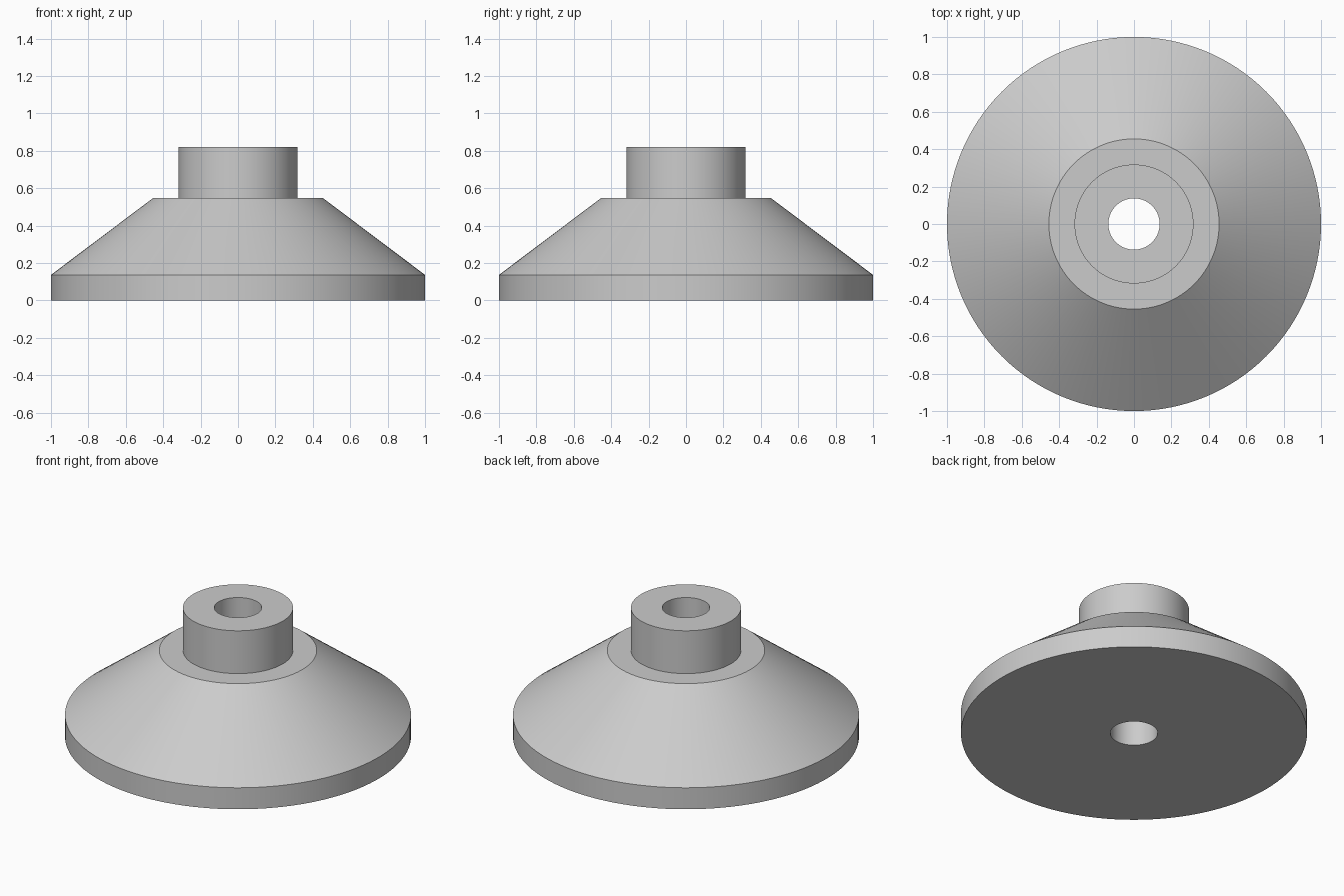
import bpy, bmesh, math

cube = bpy.data.objects.get("Cube")
if cube:
    bpy.data.objects.remove(cube, do_unlink=True)

# Plain grey material
grey = bpy.data.materials.new("light_grey")
grey.use_nodes = True
colour = (0.6, 0.6, 0.6, 1)
grey.diffuse_color = colour
grey.node_tree.nodes["Principled BSDF"].inputs["Base Color"].default_value = colour

SEGMENTS = 128
BORE, HUB, SHOULDER, RIM = 0.137, 0.318, 0.455, 1.0
RIM_TOP, CONE_TOP, HUB_TOP = 0.137, 0.547, 0.82

# Closed cross-section: base, rim, cone, shoulder, hub, bore
profile = [(BORE, 0), (RIM, 0), (RIM, RIM_TOP), (SHOULDER, CONE_TOP),
           (HUB, CONE_TOP), (HUB, HUB_TOP), (BORE, HUB_TOP)]

# Revolve the cross-section around the vertical axis
bm = bmesh.new()
rings = []
for r, z in profile:
    angles = [math.tau * i / SEGMENTS for i in range(SEGMENTS)]
    rings.append([bm.verts.new((r * math.cos(a), r * math.sin(a), z)) for a in angles])
for k, lower in enumerate(rings):
    upper = rings[(k + 1) % len(rings)]
    for i in range(SEGMENTS):
        j = (i + 1) % SEGMENTS
        bm.faces.new((lower[i], lower[j], upper[j], upper[i]))
bmesh.ops.recalc_face_normals(bm, faces=bm.faces)

mesh = bpy.data.meshes.new("conical_flange")
bm.to_mesh(mesh)
bm.free()
mesh.materials.append(grey)
flange = bpy.data.objects.new("conical_flange", mesh)
bpy.context.collection.objects.link(flange)

# Smooth round walls with crisp rims
bpy.ops.object.select_all(action="DESELECT")
flange.select_set(True)
bpy.context.view_layer.objects.active = flange
bpy.ops.object.shade_smooth_by_angle(angle=math.radians(30))
